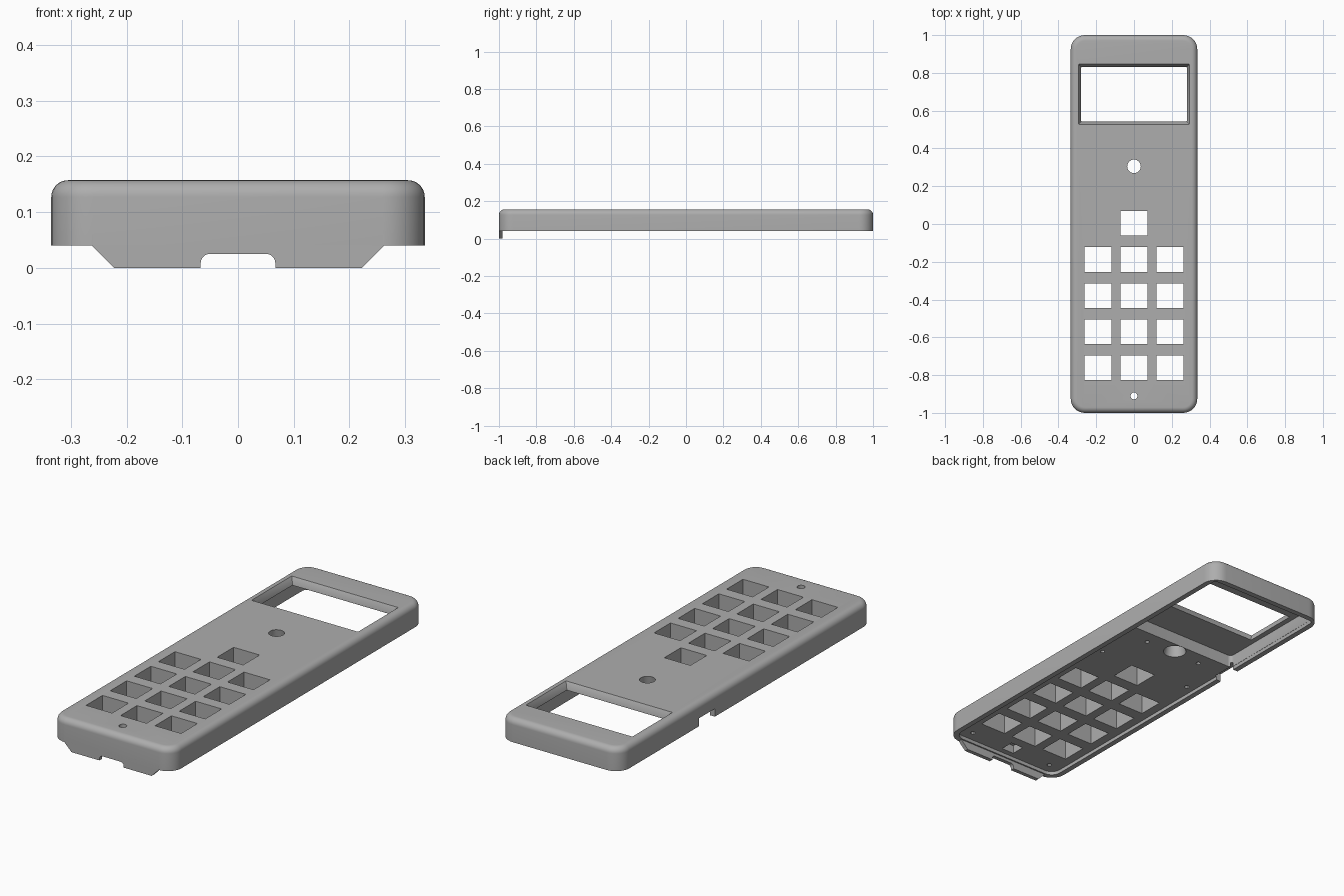
import bpy, bmesh, math
from mathutils import Matrix, Vector

if "Cube" in bpy.data.objects:
    bpy.data.objects.remove(bpy.data.objects["Cube"], do_unlink=True)

grey = bpy.data.materials.new("plain grey plastic")
grey.use_nodes = True
colour = (0.42, 0.42, 0.42, 1)
grey.diffuse_color = colour
grey.node_tree.nodes["Principled BSDF"].inputs["Base Color"].default_value = colour


def finish(name, bm):
    bmesh.ops.recalc_face_normals(bm, faces=bm.faces)
    mesh = bpy.data.meshes.new(name)
    bm.to_mesh(mesh)
    bm.free()
    mesh.materials.append(grey)
    ob = bpy.data.objects.new(name, mesh)
    bpy.context.collection.objects.link(ob)
    return ob


def outline(hx, hy, r, cx=0, cy=0, seg=8):
    """Rounded rectangle as a list of 2D points."""
    pts = []
    for k, (sx, sy) in enumerate([(1, 1), (-1, 1), (-1, -1), (1, -1)]):
        for i in range(seg + 1):
            a = math.pi / 2 * (k + i / seg)
            pts.append((cx + sx * (hx - r) + r * math.cos(a),
                        cy + sy * (hy - r) + r * math.sin(a)))
    return pts


def loft(bm, rings):
    """Closed solid through rings of (points, z)."""
    loops = [[bm.verts.new((x, y, z)) for x, y in pts] for pts, z in rings]
    n = len(loops[0])
    for a, b in zip(loops, loops[1:]):
        for i in range(n):
            j = (i + 1) % n
            bm.faces.new((a[i], a[j], b[j], b[i]))
    bm.faces.new(loops[0][::-1])
    bm.faces.new(loops[-1])


def box(bm, x0, x1, y0, y1, z0, z1):
    size = Matrix.Diagonal((x1 - x0, y1 - y0, z1 - z0, 1))
    mid = Vector((x0 + x1, y0 + y1, z0 + z1)) / 2
    bmesh.ops.create_cube(bm, size=1, matrix=Matrix.Translation(mid) @ size)


def cone(bm, x, y, z0, z1, r0, r1, seg=32):
    bmesh.ops.create_cone(bm, cap_ends=True, segments=seg, radius1=r0, radius2=r1,
                          depth=z1 - z0, matrix=Matrix.Translation((x, y, (z0 + z1) / 2)))


def cut(target, bm):
    cutter = finish("cutter", bm)
    cutter.hide_render = True
    mod = target.modifiers.new("cut", "BOOLEAN")
    mod.operation, mod.solver, mod.object = "DIFFERENCE", "EXACT", cutter
    bpy.context.view_layer.objects.active = target
    bpy.ops.object.modifier_apply(modifier=mod.name)
    bpy.data.objects.remove(cutter, do_unlink=True)


RIM, TOP, FLOOR, ROOF = 0.04, 0.157, 0.058, 0.12
FILLET, STEP = 0.03, 0.36

# Outer shell with a rounded top edge
bm = bmesh.new()
rings = [(outline(0.335, 1, 0.075), RIM)]
for i in range(9):
    a = math.pi / 2 * i / 8
    d = FILLET * (1 - math.cos(a))
    rings.append((outline(0.335 - d, 1 - d, 0.075 - d),
                  TOP - FILLET + FILLET * math.sin(a)))
loft(bm, rings)
shell = finish("handset_shell", bm)

# Shallow hollow under the whole shell
bm = bmesh.new()
loft(bm, [(outline(0.308, 0.973, 0.05), 0), (outline(0.308, 0.973, 0.05), FLOOR)])
cut(shell, bm)

# Deep hollow behind the display
bm = bmesh.new()
mid, half = (STEP + 0.972) / 2, (0.972 - STEP) / 2
ring = outline(0.307, half, 0.02, cy=mid)
loft(bm, [(ring, 0.01), (ring, ROOF)])
cut(shell, bm)

# Display window with sloped edges
bm = bmesh.new()
wide, narrow = [outline(x, y, 0.004, cy=0.687, seg=2) for x, y in ((0.295, 0.159), (0.28, 0.144))]
loft(bm, [(narrow, 0.1), (narrow, 0.125), (wide, TOP), (wide, 0.2)])
cut(shell, bm)

# Key openings: one single key above a grid of three by four
bm = bmesh.new()
keys = [(0, 0.003)] + [(c * 0.191, -0.188 - r * 0.191) for c in (-1, 0, 1) for r in range(4)]
for x, y in keys:
    box(bm, x - 0.072, x + 0.072, y - 0.065, y + 0.065, 0.02, 0.2)

# Flared sound hole, microphone hole and blind screw holes
cone(bm, 0, 0.305, FLOOR - 0.01, TOP + 0.01, 0.056, 0.034)
cone(bm, 0, -0.91, 0.02, 0.2, 0.018, 0.018)
for s in (-1, 1):
    for x, y, z in ((0.16, 0.29, 0.03), (0.265, 0.08, 0.03), (0.24, -0.92, 0.03), (0.26, 0.9, 0.1)):
        cone(bm, s * x, y, z, z + 0.055 if z < 0.1 else 0.135, 0.011, 0.011, 12)
# Side notch in the right wall
box(bm, -0.4, -0.3, 0.25, 0.375, 0.02, 0.08)
cut(shell, bm)

# Square seat under the microphone hole
bm = bmesh.new()
box(bm, -0.035, 0.035, -0.945, -0.875, 0.02, 0.1)
cut(shell, bm)

# Front tab with chamfered ends and a rounded cable notch
half_tab = [(0.067, 0), (0.222, 0), (0.262, RIM), (0.262, RIM + 0.02)]
arc = [(0.05 + 0.017 * math.cos(a), 0.008 + 0.017 * math.sin(a))
       for a in [math.pi / 2 * i / 6 for i in range(7)]]
right = arc[::-1] + half_tab
profile = right + [(-x, z) for x, z in reversed(right)]
bm = bmesh.new()
face = bm.faces.new([bm.verts.new((x, -1, z)) for x, z in profile])
ext = bmesh.ops.extrude_face_region(bm, geom=[face])
bmesh.ops.translate(bm, vec=(0, 0.02, 0),
                    verts=[v for v in ext["geom"] if isinstance(v, bmesh.types.BMVert)])
tab = finish("front_tab", bm)

# Small catch inside the back wall
bm = bmesh.new()
box(bm, -0.04, 0.04, 0.935, 0.98, 0.085, ROOF + 0.005)
catch = finish("back_catch", bm)

# Smooth fillets, crisp edges
bpy.ops.object.select_all(action="DESELECT")
shell.select_set(True)
bpy.context.view_layer.objects.active = shell
bpy.ops.object.shade_smooth_by_angle(angle=math.radians(30))
